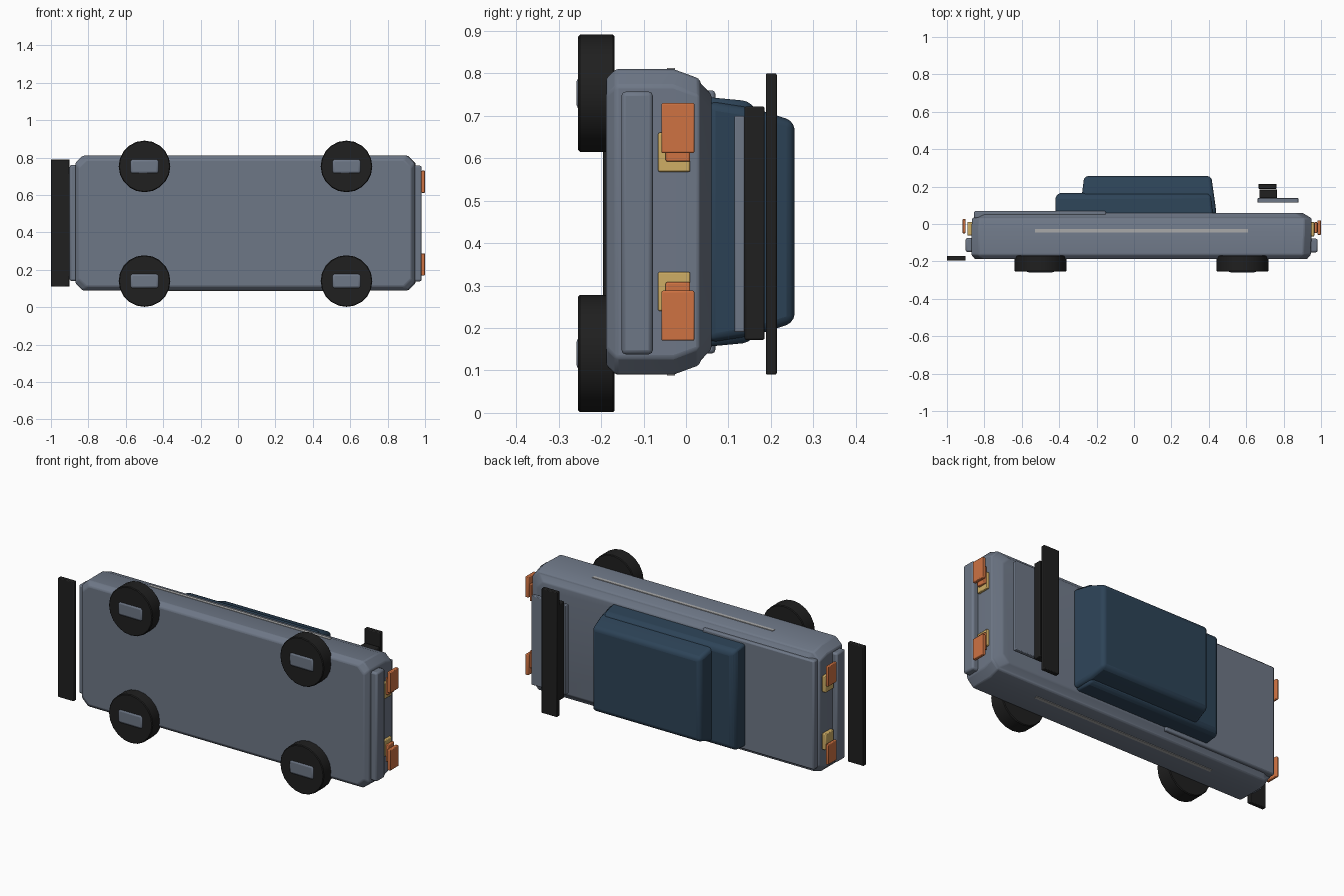
import bpy, bmesh, math
from mathutils import Matrix

if "Cube" in bpy.data.objects:
    bpy.data.objects.remove(bpy.data.objects["Cube"])

ZC = 0.45  # mid plane of the car, which lies on its side (roof towards +y)


def mat(name, rgb):
    m = bpy.data.materials.new(name)
    m.diffuse_color = (*rgb, 1)
    m.use_nodes = True
    m.node_tree.nodes["Principled BSDF"].inputs["Base Color"].default_value = m.diffuse_color
    return m


GREY = mat("grey_paint", (0.155, 0.185, 0.24))
BLUE = mat("dark_blue", (0.026, 0.056, 0.095))
BLACK = mat("black_rubber", (0.014, 0.014, 0.014))
ORANGE = mat("orange_lamp", (0.62, 0.17, 0.055))
YELLOW = mat("yellow_lamp", (0.62, 0.42, 0.13))
SILVER = mat("silver_trim", (0.40, 0.40, 0.40))


def finish(name, bm, material, bevel=0, segments=2):
    bmesh.ops.recalc_face_normals(bm, faces=bm.faces)
    me = bpy.data.meshes.new(name)
    bm.to_mesh(me)
    bm.free()
    ob = bpy.data.objects.new(name, me)
    bpy.context.collection.objects.link(ob)
    me.materials.append(material)
    if bevel:
        b = ob.modifiers.new("bevel", "BEVEL")
        b.width, b.segments, b.limit_method = bevel, segments, "ANGLE"
        b.angle_limit = math.radians(25)
    bpy.ops.object.select_all(action="DESELECT")
    ob.select_set(True)
    bpy.context.view_layer.objects.active = ob
    bpy.ops.object.shade_smooth_by_angle(angle=math.radians(30))
    return ob


def loft(name, rings, material, chamfer=0.0, bevel=0, segments=2):
    """Stack rectangles (y, x0, x1, half_z), optionally with cut corners."""
    bm = bmesh.new()
    loops = []
    for y, x0, x1, h in rings:
        c = chamfer
        if c:
            pts = [(x0 + c, -h), (x1 - c, -h), (x1, c - h), (x1, h - c),
                   (x1 - c, h), (x0 + c, h), (x0, h - c), (x0, c - h)]
        else:
            pts = [(x0, -h), (x1, -h), (x1, h), (x0, h)]
        loops.append([bm.verts.new((x, y, ZC + z)) for x, z in pts])
    for a, b in zip(loops, loops[1:]):
        n = len(a)
        for i in range(n):
            bm.faces.new((a[i], a[(i + 1) % n], b[(i + 1) % n], b[i]))
    bm.faces.new(loops[0])
    bm.faces.new(loops[-1])
    return finish(name, bm, material, bevel, segments)


def box(name, x, y, z, material, bevel=0.004):
    bm = bmesh.new()
    bmesh.ops.create_cube(bm, size=1)
    for v in bm.verts:
        v.co = [(r[0] + r[1]) / 2 + c * (r[1] - r[0]) for r, c in zip((x, y, z), v.co)]
    return finish(name, bm, material, bevel, 2)


def pair(name, x, y, z, material, bevel=0.004):
    """Box on the upper side plus its mirror about the mid plane."""
    box(name + "_left", x, y, z, material, bevel)
    box(name + "_right", x, y, (2 * ZC - z[1], 2 * ZC - z[0]), material, bevel)


# Body shell with stepped shoulders
loft("body", [(-0.188, -0.85, 0.925, 0.338), (-0.165, -0.87, 0.945, 0.36),
              (-0.03, -0.87, 0.95, 0.36), (0.03, -0.865, 0.95, 0.338),
              (0.036, -0.855, 0.94, 0.325), (0.06, -0.835, 0.90, 0.30)],
     GREY, chamfer=0.04, bevel=0.006)
box("hood", (-0.855, -0.15), (0.03, 0.069), (0.14, 0.76), GREY, 0.008)

# Cabin and roof
loft("cabin_base", [(0.04, -0.42, 0.425, 0.295), (0.145, -0.42, 0.41, 0.285),
                    (0.166, -0.40, 0.40, 0.265)], BLUE, bevel=0.012)
loft("cabin_roof", [(0.05, -0.28, 0.442, 0.285), (0.16, -0.278, 0.427, 0.268),
                    (0.256, -0.266, 0.413, 0.237)], BLUE, bevel=0.02, segments=3)

# Bumpers, front splitter and side trim
box("front_bumper", (-0.90, -0.84), (-0.15, -0.075), (0.14, 0.76), GREY, 0.01)
box("rear_bumper", (0.92, 0.982), (-0.152, -0.078), (0.138, 0.757), GREY, 0.01)
box("front_splitter", (-1.0, -0.90), (-0.195, -0.17), (0.11, 0.79), BLACK)
pair("side_trim", (-0.53, 0.61), (-0.045, -0.026), (0.804, 0.812), SILVER, 0)

# Rear deck plate and wing
box("deck_plate", (0.66, 0.88), (0.114, 0.138), (0.19, 0.70), GREY)
box("wing_support", (0.67, 0.765), (0.138, 0.185), (0.172, 0.722), BLACK)
box("wing", (0.665, 0.762), (0.188, 0.214), (0.09, 0.80), BLACK)

# Lamps at both ends
pair("rear_lamp", (0.98, 1.0), (-0.058, 0.02), (0.612, 0.73), ORANGE)
pair("rear_lamp_inner", (0.964, 0.98), (-0.048, 0.01), (0.592, 0.69), ORANGE)
pair("rear_reflector", (0.945, 0.964), (-0.066, 0.01), (0.568, 0.66), YELLOW)
pair("front_lamp", (-0.916, -0.90), (-0.05, 0.028), (0.615, 0.73), ORANGE)
pair("front_reflector", (-0.89, -0.865), (-0.062, 0.012), (0.568, 0.66), YELLOW)

# Wheels with oblong hubs
for end, x in (("front", -0.5), ("rear", 0.58)):
    for side, z in (("left", 0.753), ("right", 0.14)):
        bm = bmesh.new()
        bmesh.ops.create_cone(bm, cap_ends=True, segments=20, radius1=0.138,
                              radius2=0.138, depth=0.086)
        bmesh.ops.transform(bm, verts=bm.verts, matrix=Matrix.Translation(
            (x, -0.211, z)) @ Matrix.Rotation(math.pi / 2, 4, "X"))
        finish(f"{end}_{side}_wheel", bm, BLACK, 0.004, 1)
        box(f"{end}_{side}_hub", (x - 0.08, x + 0.08), (-0.258, -0.15),
            (z - 0.042, z + 0.042), GREY, 0.015)
